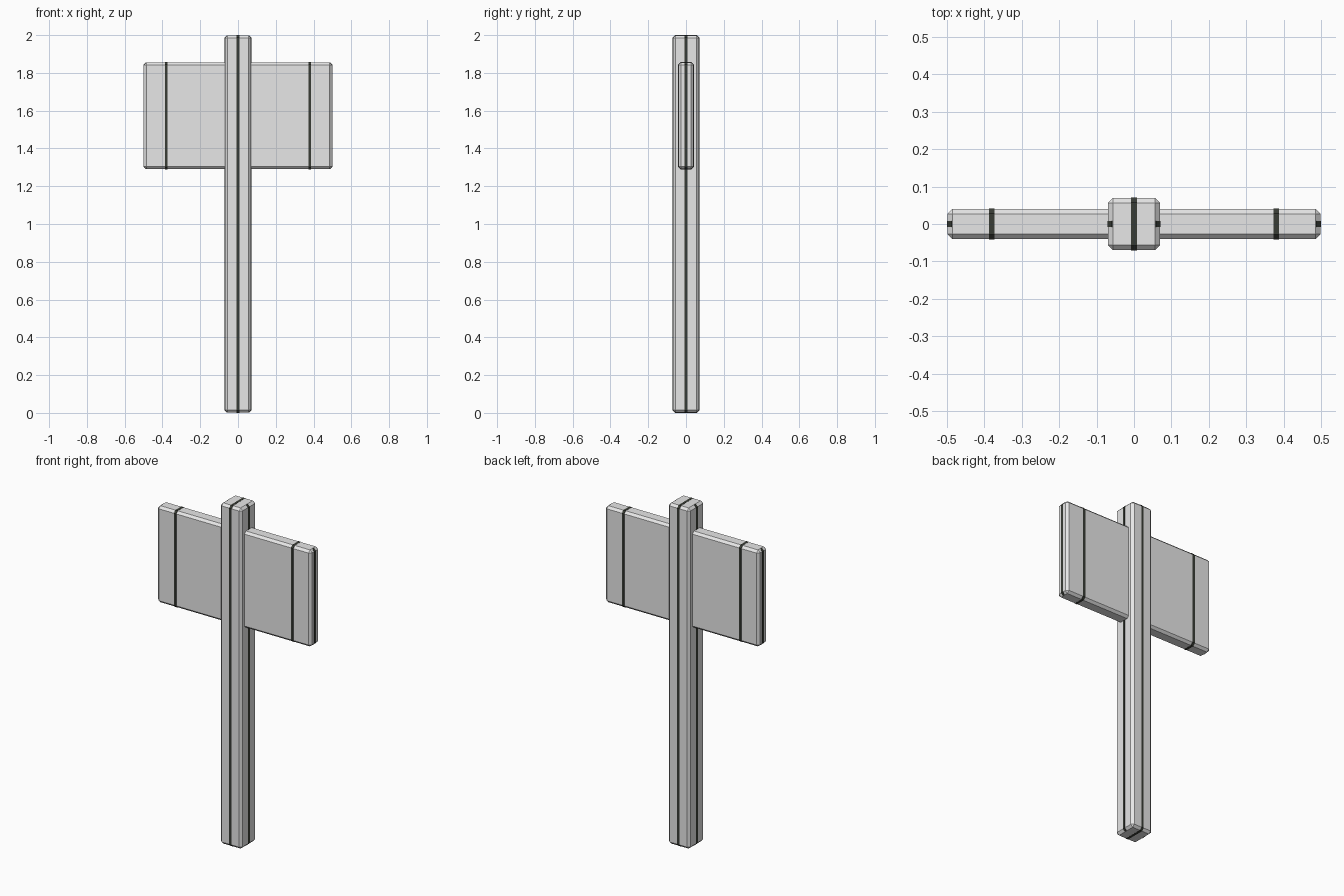
import bpy, bmesh
from mathutils import Vector

if "Cube" in bpy.data.objects:
    bpy.data.objects.remove(bpy.data.objects["Cube"], do_unlink=True)


def flat_material(name, colour):
    mat = bpy.data.materials.new(name)
    mat.use_nodes = True
    mat.diffuse_color = colour
    mat.node_tree.nodes["Principled BSDF"].inputs["Base Color"].default_value = colour
    return mat


grey = flat_material("light grey", (0.8, 0.8, 0.8, 1))
dark = flat_material("dark seam", (0.04, 0.045, 0.035, 1))

CHAMFER = 0.0135
SEAM = 0.015
LIFT = 0.0015


def chamfered_box(name, size, centre, material, chamfer=CHAMFER, skip_axis=None):
    """Box with chamfered edges; edges touching the skip_axis caps stay sharp."""
    bm = bmesh.new()
    bmesh.ops.create_cube(bm, size=1)
    bmesh.ops.scale(bm, vec=size, verts=bm.verts)
    edges = [e for e in bm.edges if skip_axis is None
             or abs((e.verts[0].co - e.verts[1].co)[skip_axis]) > 1e-5]
    bmesh.ops.bevel(bm, geom=edges, offset=chamfer, segments=1,
                    profile=0.5, affect='EDGES')
    mesh = bpy.data.meshes.new(name)
    bm.to_mesh(mesh)
    bm.free()
    mesh.materials.append(material)
    obj = bpy.data.objects.new(name, mesh)
    obj.location = centre
    bpy.context.collection.objects.link(obj)


# Post and sign board
post_size, post_centre = Vector((0.14, 0.14, 1.998)), Vector((0, 0, 1))
board_size, board_centre = Vector((0.998, 0.08, 0.566)), Vector((0, 0, 1.573))
chamfered_box("post", post_size, post_centre, grey)
chamfered_box("board", board_size, board_centre, grey)

# Seam bands wrapping front, top, back and bottom
for name, x, size, centre in (("post_seam", 0, post_size, post_centre),
                              ("left_board_seam", 0.38, board_size, board_centre),
                              ("right_board_seam", -0.38, board_size, board_centre)):
    chamfered_box(name, (SEAM, size.y + 2 * LIFT, size.z + LIFT),
                  centre + Vector((x, 0, 0)), dark, CHAMFER, 0)

# Seams down the narrow ends of the board and the sides of the post
for name, size, centre in (("board_end_seam", board_size, board_centre),
                           ("post_side_seam", post_size, post_centre)):
    chamfered_box(name, (size.x + 2 * LIFT, SEAM, size.z - LIFT),
                  centre, dark, CHAMFER - LIFT, 1)
